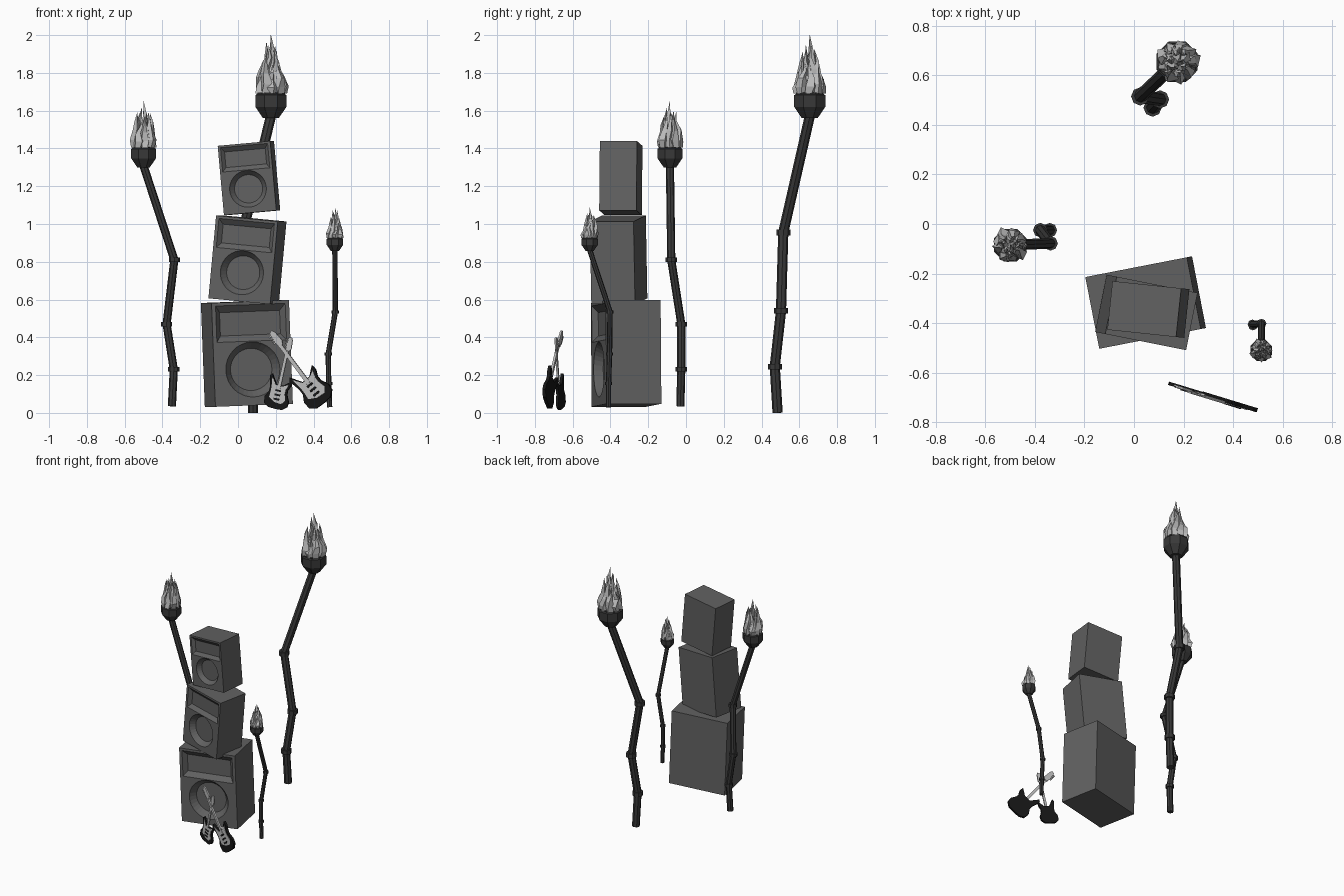
import bpy, bmesh, math, random
from mathutils import Vector, Matrix

if "Cube" in bpy.data.objects:
    bpy.data.objects.remove(bpy.data.objects["Cube"])

random.seed(4)


def material(name, v):
    m = bpy.data.materials.new(name)
    m.diffuse_color = (v, v, v, 1)
    m.use_nodes = True
    m.node_tree.nodes["Principled BSDF"].inputs["Base Color"].default_value = m.diffuse_color
    return m


DARK = material("dark_wood", 0.04)
CABINET = material("cabinet_grey", 0.12)
BLACK = material("black_lacquer", 0.008)
PALE = material("pale_grey", 0.5)


def loft(bm, rings):
    """Skin a closed solid through equal-length rings of points."""
    loops = [[bm.verts.new(p) for p in r] for r in rings]
    n = len(loops[0])
    for a, b in zip(loops, loops[1:]):
        for i in range(n):
            j = (i + 1) % n
            bm.faces.new((a[i], a[j], b[j], b[i]))
    bm.faces.new(loops[0][::-1])
    bm.faces.new(loops[-1])


def make(name, solids, mat=None, matrix=None):
    bm = bmesh.new()
    for rings in solids:
        loft(bm, rings)
    bmesh.ops.recalc_face_normals(bm, faces=bm.faces)
    me = bpy.data.meshes.new(name)
    bm.to_mesh(me)
    bm.free()
    ob = bpy.data.objects.new(name, me)
    bpy.context.collection.objects.link(ob)
    if mat:
        me.materials.append(mat)
    if matrix:
        ob.matrix_world = matrix
    return ob


def circle(c, r, n=8, axis=(0, 0, 1), turn=0.0):
    q = Vector((0, 0, 1)).rotation_difference(Vector(axis))
    return [Vector(c) + q @ Vector((r * math.cos(turn + i * math.tau / n),
            r * math.sin(turn + i * math.tau / n), 0)) for i in range(n)]


def rect(x0, x1, z0, z1, y):
    return [(x0, y, z0), (x1, y, z0), (x1, y, z1), (x0, y, z1)]


def slab(outline, y0, y1):
    return [[(x, y, z) for x, z in outline] for y in (y0, y1)]


# ---- torches: bent pole, collars, cup and flame tongues ----
def tongue(ang, rad, width, height, s, base):
    turn = random.uniform(0, 2)
    rings = []
    for t, w in ((0, 0.8), (0.22, 1), (0.5, 0.66), (0.75, 0.34), (1, 0.02)):
        r = rad * (1 - 0.3 * t)
        j = 0.012 * (t > 0.1) * (t < 0.95)
        c = base + s * Vector((r * math.cos(ang) + random.uniform(-j, j),
                               r * math.sin(ang) + random.uniform(-j, j), height * t))
        rings.append(circle(c, s * width * w, 4, turn=turn + t))
    return rings


def torch(name, path, s):
    pts = [Vector(p) for p in path]
    solids = []
    for a, b in zip(pts, pts[1:]):
        solids.append([circle(a, 0.027 * s, 8, b - a), circle(b, 0.027 * s, 8, b - a)])
    for p in pts[1:-1]:
        h = Vector((0, 0, 0.015 * s))
        solids.append([circle(p - h, 0.037 * s), circle(p + h, 0.037 * s)])
    make(name + "_pole", solids, DARK)
    top = pts[-1]
    cup = ((0.045, -0.01), (0.089, 0.05), (0.089, 0.112), (0.08, 0.118),
           (0.08, 0.126), (0.07, 0.126))
    make(name + "_cup", [[circle(top + Vector((0, 0, z * s)), r * s, 8, turn=math.pi / 8)
                          for r, z in cup]], DARK)
    base = top + Vector((0, 0, 0.12 * s))
    flames = [tongue(0, 0, 0.04, 0.31, s, base)]
    for i in range(9):
        flames.append(tongue(i * math.tau / 9, 0.06, 0.034,
                             random.uniform(0.15, 0.24), s, base))
    for i in range(5):
        flames.append(tongue(0.4 + i * math.tau / 5, 0.034, 0.034,
                             random.uniform(0.22, 0.29), s, base))
    make(name + "_flame", flames, PALE)


torch("tall_torch", [(.08, .485, 0), (.075, .47, .245), (.105, .503, .54),
                     (.025, .515, .955), (.174, .655, 1.57)], 1.0)
torch("left_torch", [(-.35, -.03, .035), (-.34, -.025, .23), (-.378, -.025, .47),
                     (-.337, -.078, .81), (-.5, -.085, 1.308)], 0.8)
torch("right_torch", [(.485, -.41, .03), (.48, -.41, .155), (.478, -.405, .312),
                      (.515, -.402, .535), (.513, -.51, .863)], 0.525)


# ---- speaker stack: cabinet with horn recess and woofer recess cut in ----
def speaker(name, loc, yaw, roll, s):
    mat = (Matrix.Translation(loc) @ Matrix.Rotation(math.radians(yaw), 4, 'Z')
           @ Matrix.Rotation(math.radians(roll), 4, 'Y') @ Matrix.Scale(s, 4))
    f = -0.1475
    ob = make(name, [[rect(-.209, .209, -.275, .275, f),
                      rect(-.209, .209, -.275, .275, -f)]], CABINET, mat)
    horn = [rect(-.188, .188, .065, .258, f - .02), rect(-.188, .188, .065, .258, f),
            rect(-.162, .162, .098, .222, f + .03)]
    hole = [circle((0, y, -.085), r, 32, (0, -1, 0))
            for y, r in ((f - .02, .146), (f, .146), (f + .012, .138),
                         (f + .045, .112))]
    cutter = make(name + "_cutter", [horn, hole], CABINET, mat)
    cutter.hide_render = True
    mod = ob.modifiers.new("recess", 'BOOLEAN')
    mod.operation = 'DIFFERENCE'
    mod.solver = 'EXACT'
    mod.object = cutter
    bpy.context.view_layer.update()
    deps = bpy.context.evaluated_depsgraph_get()
    me = bpy.data.meshes.new_from_object(ob.evaluated_get(deps))
    ob.modifiers.clear()
    ob.data = me
    bpy.data.objects.remove(cutter)


speaker("bottom_speaker", (.047, -.317, .315), 11, -2.2, 1.0)
speaker("middle_speaker", (.05, -.357, .81), -11.3, 5.4, 0.8)
speaker("top_speaker", (.058, -.345, 1.243), -6, -5.2, 0.67)

# ---- crossed guitars ----
BODY = [(0, 0), (.1, .005), (.165, .06), (.172, .13), (.128, .22), (.125, .28),
        (.155, .35), (.15, .41), (.11, .38), (.05, .33), (-.05, .33), (-.09, .39),
        (-.135, .46), (-.165, .43), (-.13, .29), (-.13, .22), (-.175, .14),
        (-.165, .05), (-.1, .005)]
GUARD = [(-.02, .09), (.08, .08), (.125, .14), (.1, .22), (.1, .28), (.125, .36),
         (.05, .32), (-.05, .32), (-.125, .42), (-.105, .28), (-.105, .21), (-.11, .14)]
HEAD = [(-.024, .8), (.024, .8), (.05, .84), (.04, .96), (.02, 1), (-.02, .985),
        (-.03, .86)]


def guitar(name, loc, lean, s):
    mat = (Matrix.Translation(loc) @ Matrix.Rotation(math.radians(-17), 4, 'Z')
           @ Matrix.Rotation(math.radians(lean), 4, 'Y') @ Matrix.Scale(s, 4))
    make(name + "_body", [slab(BODY, -.018, .018)], BLACK, mat)
    make(name + "_pickguard", [slab(GUARD, -.024, -.017)], PALE, mat)
    neck = [(-.022, .28), (.022, .28), (.02, .81), (-.02, .81)]
    pegs = [[rect(-.055, -.025, z, z + .016, -.012), rect(-.055, -.025, z, z + .016, .004)]
            for z in (.86, .89, .92, .95)]
    make(name + "_neck", [slab(neck, -.03, -.004), slab(HEAD, -.018, .004)] + pegs,
         PALE, mat)
    parts = [[rect(-.04, .04, z, z + .025, -.032), rect(-.04, .04, z, z + .025, -.022)]
             for z in (.12, .18, .24)]
    make(name + "_bridge_and_pickups", parts, BLACK, mat)


guitar("left_guitar", (.195, -.66, .022), 13, 0.39)
guitar("right_guitar", (.455, -.739, .052), -38, 0.48)
